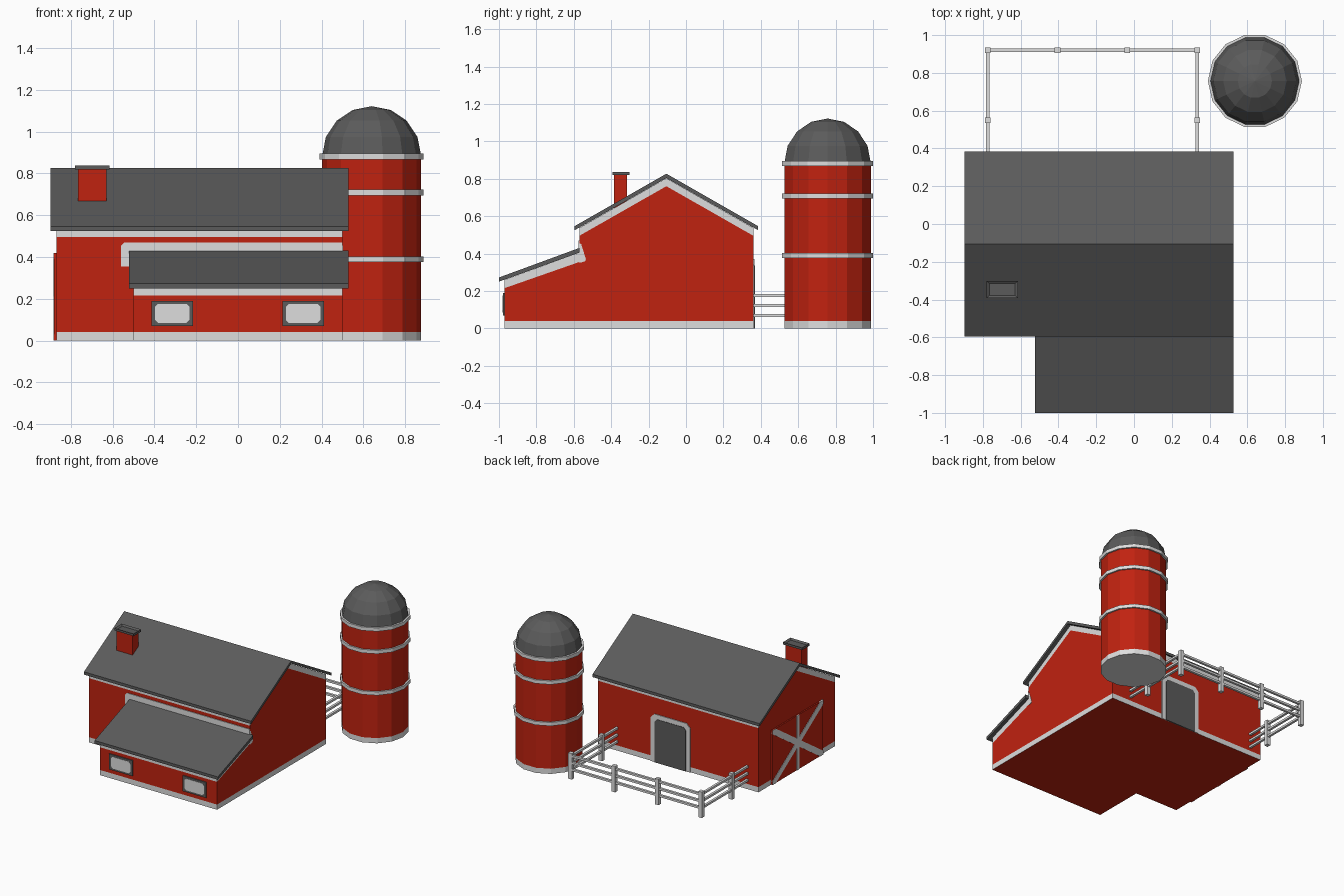
import bpy, bmesh, math
from mathutils import Vector

if "Cube" in bpy.data.objects:
    bpy.data.objects.remove(bpy.data.objects["Cube"])


def material(name, col):
    m = bpy.data.materials.new(name)
    m.diffuse_color = (*col, 1)
    m.use_nodes = True
    m.node_tree.nodes["Principled BSDF"].inputs["Base Color"].default_value = m.diffuse_color
    return m


RED = material("barn_red", (0.53, 0.016, 0.005))
WHITE = material("trim_white", (0.73, 0.73, 0.73))
GREY = material("roof_grey", (0.105, 0.105, 0.105))


def finish(name, bm, mats):
    bmesh.ops.recalc_face_normals(bm, faces=bm.faces[:])
    me = bpy.data.meshes.new(name)
    bm.to_mesh(me)
    bm.free()
    ob = bpy.data.objects.new(name, me)
    bpy.context.collection.objects.link(ob)
    for m in mats:
        me.materials.append(m)
    return ob


def prism(name, pts, axis, a, b, mat, under=None):
    """Extrude a profile along x (points are y,z) or along y (points are x,z)."""
    bm = bmesh.new()

    def place(p, t):
        return (t, p[0], p[1]) if axis == 'x' else (p[0], t, p[1])
    va = [bm.verts.new(place(p, a)) for p in pts]
    vb = [bm.verts.new(place(p, b)) for p in pts]
    bm.faces.new(va)
    bm.faces.new(vb)
    n = len(pts)
    for i in range(n):
        j = (i + 1) % n
        bm.faces.new((va[i], va[j], vb[j], vb[i]))
    ob = finish(name, bm, [mat] + ([under] if under else []))
    if under:
        for f in ob.data.polygons:
            if f.normal.z < -0.5:
                f.material_index = 1
    return ob


def rect(x0, x1, z0, z1):
    return [(x0, z0), (x1, z0), (x1, z1), (x0, z1)]


def chamfer(x0, x1, z0, z1, c, bottom=True):
    top = [(x1, z1 - c), (x1 - c, z1), (x0 + c, z1), (x0, z1 - c)]
    if bottom:
        return [(x0, z0 + c), (x0 + c, z0), (x1 - c, z0), (x1, z0 + c)] + top
    return [(x0, z0), (x1, z0)] + top


def box(name, x0, x1, y0, y1, z0, z1, mat, under=None):
    return prism(name, rect(x0, x1, z0, z1), 'y', y0, y1, mat, under)


# Main barn: base band, walls, trim under the roof, roof
X0, X1, F, B, M = -0.87, 0.50, -0.57, 0.36, -0.105
box("barn_base", X0, X1, F, B, 0, 0.04, WHITE, RED)
prism("barn_walls", [(F, .04), (B, .04), (B, .495), (M, .76), (F, .495)], 'x', X0, X1, RED)
prism("barn_eave_trim", [(F, .495), (M, .76), (B, .495), (B, .537), (M, .803), (F, .537)],
      'x', X0, X1, WHITE)
prism("barn_roof", [(M - .49, .525), (M, .804), (M + .49, .525),
                    (M + .49, .547), (M, .827), (M - .49, .547)], 'x', -0.897, 0.528, GREY)

# Lean-to at the front
box("lean_to_base", -0.5, X1, -0.97, F, 0, 0.04, WHITE, RED)
prism("lean_to_walls", [(-.97, .04), (F, .04), (F, .355), (-.97, .215)], 'x', -0.5, X1, RED)
prism("lean_to_trim", [(-.97, .215), (F, .355), (F, .405), (-.97, .26)], 'x', -0.5, X1, WHITE)
prism("lean_to_roof", [(-1, .25), (F, .405), (F, .43), (-1, .272)], 'x', -0.523, 0.528, GREY)
# Flashing where the lean-to roof meets the barn
prism("flashing_front", [(-.56, .355), (X1, .355), (X1, .47), (-.545, .47), (-.56, .455)],
      'y', -0.575, F, WHITE)
prism("flashing_side", [(F, .35), (-.54, .358), (-.535, .37), (-.56, .45), (F, .455)],
      'x', X1, 0.502, WHITE)

# Lean-to windows
for i, cx in enumerate((-0.315, 0.312)):
    prism(f"window_frame_{i}", rect(cx - .1, cx + .1, .07, .19), 'y', -0.978, -0.97, GREY)
    prism(f"window_pane_{i}", chamfer(cx - .083, cx + .083, .085, .175, .014),
          'y', -0.98, -0.97, WHITE)

# Back door with white surround
prism("back_door_frame", chamfer(-.29, .045, 0, .37, .03, False), 'y', B, B + .006, WHITE)
prism("back_door", chamfer(-.255, .01, 0, .335, .02, False), 'y', B, B + .009, GREY)

# Double barn door on the left gable with crossed boards
DY0, DY1, DH = -0.415, 0.205, 0.42
prism("gable_door", rect(DY0, DY1, 0, DH), 'x', -0.880, X0, RED)
for i, s in enumerate((1, -1)):
    w, h = (DY1 - DY0) / 2, DH / 2
    t = 0.04
    pts = [(-w, -h), (-w + t, -h), (w, h - t * .7), (w, h), (w - t, h), (-w, -h + t * .7)]
    prism(f"gable_door_brace_{i}", [(M + s * p[0], h + p[1]) for p in pts],
          'x', -0.883, X0, WHITE)
prism("gable_door_centre_board", rect(M - .016, M + .016, 0, DH), 'x', -0.8835, X0, WHITE)

# Chimney with a recessed cap
box("chimney", -0.765, -0.63, -0.385, -0.315, 0.62, 0.82, RED)
cap = box("chimney_cap", -0.78, -0.615, -0.393, -0.302, 0.82, 0.837, GREY)
bm = bmesh.new()
bm.from_mesh(cap.data)
bm.faces.ensure_lookup_table()
top = max(bm.faces, key=lambda f: f.calc_center_median().z)
bmesh.ops.inset_region(bm, faces=[top], thickness=0.02)
bmesh.ops.translate(bm, verts=top.verts[:], vec=(0, 0, -0.01))
bm.to_mesh(cap.data)
bm.free()

# Silo: lathed 14-sided parts
SX, SY, N = 0.64, 0.757, 14


def lathe(name, prof, mat):
    bm = bmesh.new()
    rings = []
    for r, z in prof:
        if r < 1e-5:
            rings.append([bm.verts.new((SX, SY, z))])
        else:
            rings.append([bm.verts.new((SX + r * math.cos(2 * math.pi * k / N),
                                        SY + r * math.sin(2 * math.pi * k / N), z))
                          for k in range(N)])
    for a, b in zip(rings, rings[1:]):
        for k in range(N):
            j = (k + 1) % N
            bm.faces.new((a[k], a[j], b[0]) if len(b) == 1 else (a[k], a[j], b[j], b[k]))
    for ring in (rings[0], rings[-1]):
        if len(ring) > 1:
            bm.faces.new(ring)
    return finish(name, bm, [mat])


R = 0.237
lathe("silo_base", [(R, 0), (R, .04)], WHITE)
lathe("silo_body", [(R, .04), (R, .885)], RED)
for i, z in enumerate((.375, .695, .868)):
    lathe(f"silo_band_{i}", [(.249, z), (.249, z + .027)], WHITE)
lathe("silo_dome", [(R * math.cos(a), .885 + R * math.sin(a))
                    for a in (math.radians(22.5 * k) for k in range(5))], GREY)

# Paddock fence: posts and three rails on each side
FX0, FX1, FY = -0.775, 0.335, 0.92
posts = [(FX0 + .37 * k, FY) for k in range(4)] + [(FX0, .55), (FX1, .55)]
for i, (x, y) in enumerate(posts):
    box(f"fence_post_{i}", x - .015, x + .015, y - .015, y + .015, 0, .2, WHITE)
for i, z in enumerate((.07, .122, .175)):
    box(f"fence_rail_back_{i}", FX0, FX1, FY - .009, FY + .009, z - .008, z + .008, WHITE)
    for side, x in (("left", FX0), ("right", FX1)):
        box(f"fence_rail_{side}_{i}", x - .009, x + .009, B, FY, z - .008, z + .008, WHITE)
